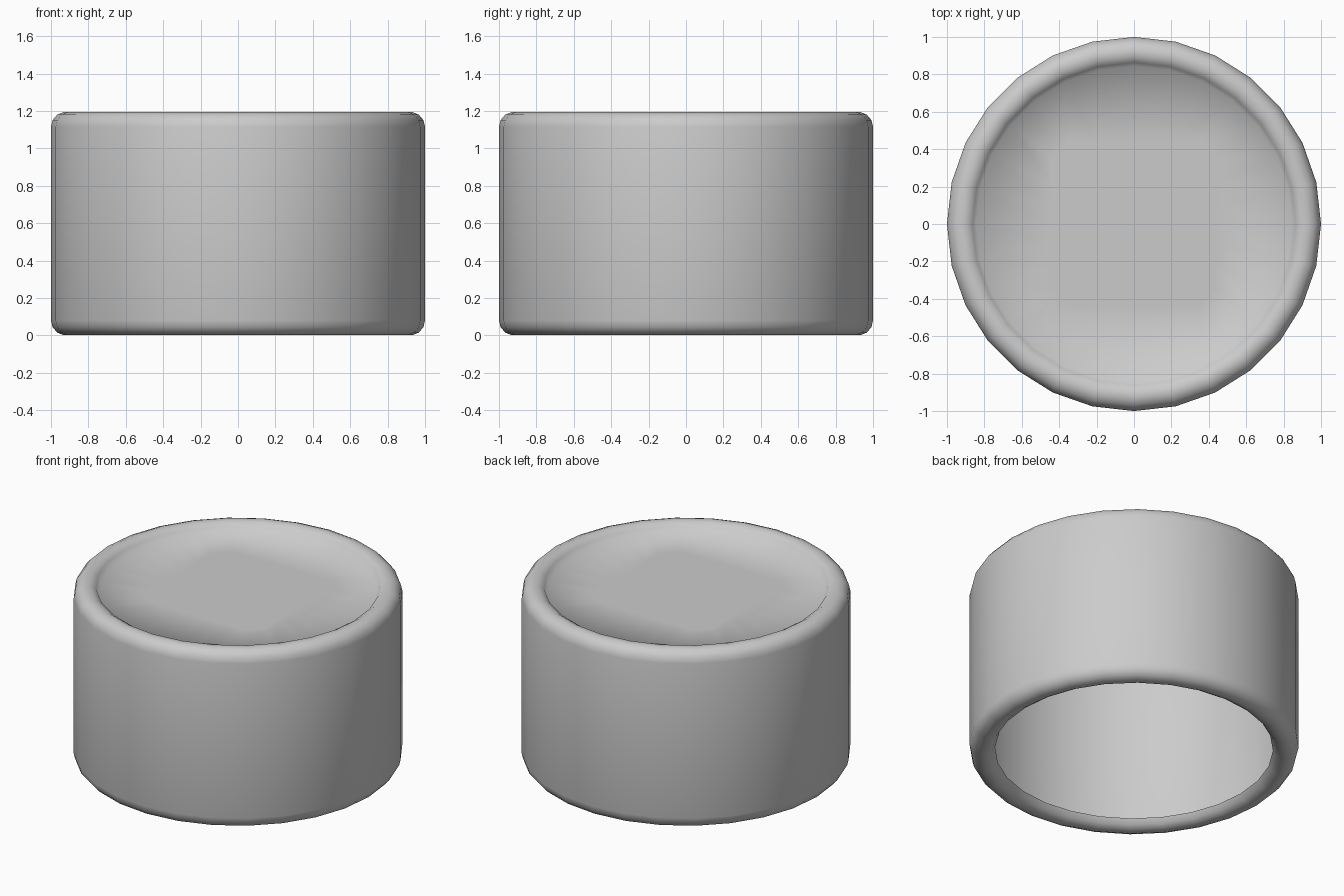
import bpy, bmesh, math

if "Cube" in bpy.data.objects:
    bpy.data.objects.remove(bpy.data.objects["Cube"])

SIDES = 28
HEIGHT = 1.195
ROUND, CENTRE = 0.08, 0.92      # rim rounding and its centre radius
STEPS, SWEEP = 6, 162           # rims roll inward past the crest


def rim(cz, side):
    """Rolled rim from the outer wall inwards; side is 1 for top, -1 for bottom."""
    angles = [math.radians(SWEEP * i / STEPS) for i in range(STEPS + 1)]
    return [(CENTRE + ROUND * math.cos(a), cz + side * ROUND * math.sin(a)) for a in angles]


def ring(bm, radius, z, square=False):
    """Ring of vertices, round or pulled out to a square."""
    verts = []
    for k in range(SIDES):
        c, s = math.cos(math.tau * k / SIDES), math.sin(math.tau * k / SIDES)
        r = radius / max(abs(c), abs(s)) if square else radius
        verts.append(bm.verts.new((r * c, r * s, z)))
    return verts


bm = bmesh.new()

# Thin shell wall with rolled rims, open at the bottom
profile = rim(ROUND, -1)[::-1] + rim(HEIGHT - ROUND, 1)
rings = [ring(bm, r, z) for r, z in profile]

# Closed top, set just below the rim, with a square middle
cap_z = profile[-1][1]
rings.append(ring(bm, 0.44, cap_z, square=True))
for a, b in zip(rings, rings[1:]):
    for k in range(SIDES):
        n = (k + 1) % SIDES
        bm.faces.new((a[k], a[n], b[n], b[k]))
bm.faces.new(rings[-1])

for face in bm.faces:
    face.smooth = True
mesh = bpy.data.meshes.new("shell")
bm.to_mesh(mesh)
bm.free()
shell = bpy.data.objects.new("shell", mesh)
bpy.context.collection.objects.link(shell)
